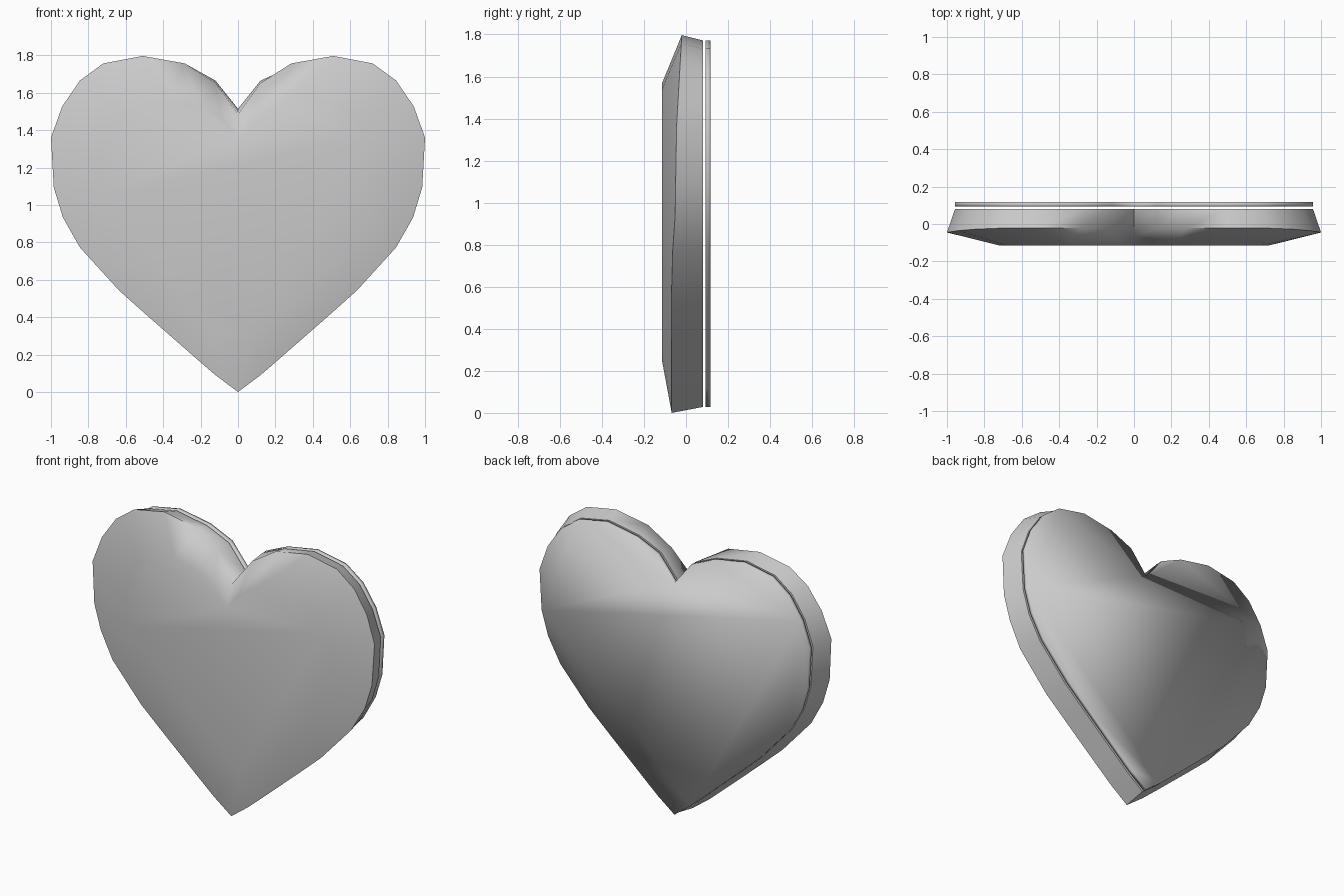
import bpy, bmesh

if "Cube" in bpy.data.objects:
    bpy.data.objects.remove(bpy.data.objects["Cube"])

# Right half of the heart outline (x, z), from notch round to the bottom tip
HALF = [(0, 1.5), (.12, 1.652), (.285, 1.757), (.51, 1.797), (.72, 1.757),
        (.845, 1.666), (.94, 1.527), (1, 1.36), (.985, 1.094), (.936, .933),
        (.845, .773), (.636, .543), (.48, .404), (.23, .185), (.12, .09), (0, 0)]
# Depth of the widest ring by height (z, y)
CREST = [(0, -.068), (.68, -.07), (.93, -.052), (1.36, -.045), (1.8, -.02)]


def mirrored(half):
    return half + [(-x, z) for x, z in half[-2:0:-1]]


def crest_y(z):
    for (z0, y0), (z1, y1) in zip(CREST, CREST[1:]):
        if z <= z1:
            return y0 + (y1 - y0) * (z - z0) / (z1 - z0)
    return CREST[-1][1]


def scaled(sx, sz, mid):
    return mirrored([(x * sx, mid + (z - mid) * sz) for x, z in HALF])


def loft(name, rings):
    """Skin matching rings of points and cap both ends."""
    bm = bmesh.new()
    loops = [[bm.verts.new(p) for p in ring] for ring in rings]
    n = len(loops[0])
    for a, b in zip(loops, loops[1:]):
        for i in range(n):
            j = (i + 1) % n
            bm.faces.new((a[i], a[j], b[j], b[i]))
    bm.faces.new(loops[0])
    bm.faces.new(loops[-1])
    bmesh.ops.recalc_face_normals(bm, faces=bm.faces[:])
    me = bpy.data.meshes.new(name)
    bm.to_mesh(me)
    bm.free()
    ob = bpy.data.objects.new(name, me)
    bpy.context.collection.objects.link(ob)
    bpy.ops.object.select_all(action='DESELECT')
    ob.select_set(True)
    bpy.context.view_layer.objects.active = ob
    return ob


def at(ring, y):
    return [(x, y, z) for x, z in ring]


# Slightly smaller back outline, with the notch kept near full height
back = scaled(.957, .97, .94)
back[0] = (0, 1.515)
back[1], back[-1] = (.12, 1.665), (-.12, 1.665)

# Widest ring of the body
crest = [(x, crest_y(z), z) for x, z in mirrored(HALF)]
crest[0] = (0, -.065, 1.485)

# Pillowed heart body: flat front, bevel, wide crest, tapered wall
loft("heart_body", [at(scaled(.72, .73, .94), -.115), crest, at(back, .08)])
bpy.ops.object.shade_smooth_by_angle(angle=1.05)

# Thin backing plate behind a narrow gap
loft("back_plate", [at(back, .093), at(back, .117)])
bpy.ops.object.shade_smooth()
